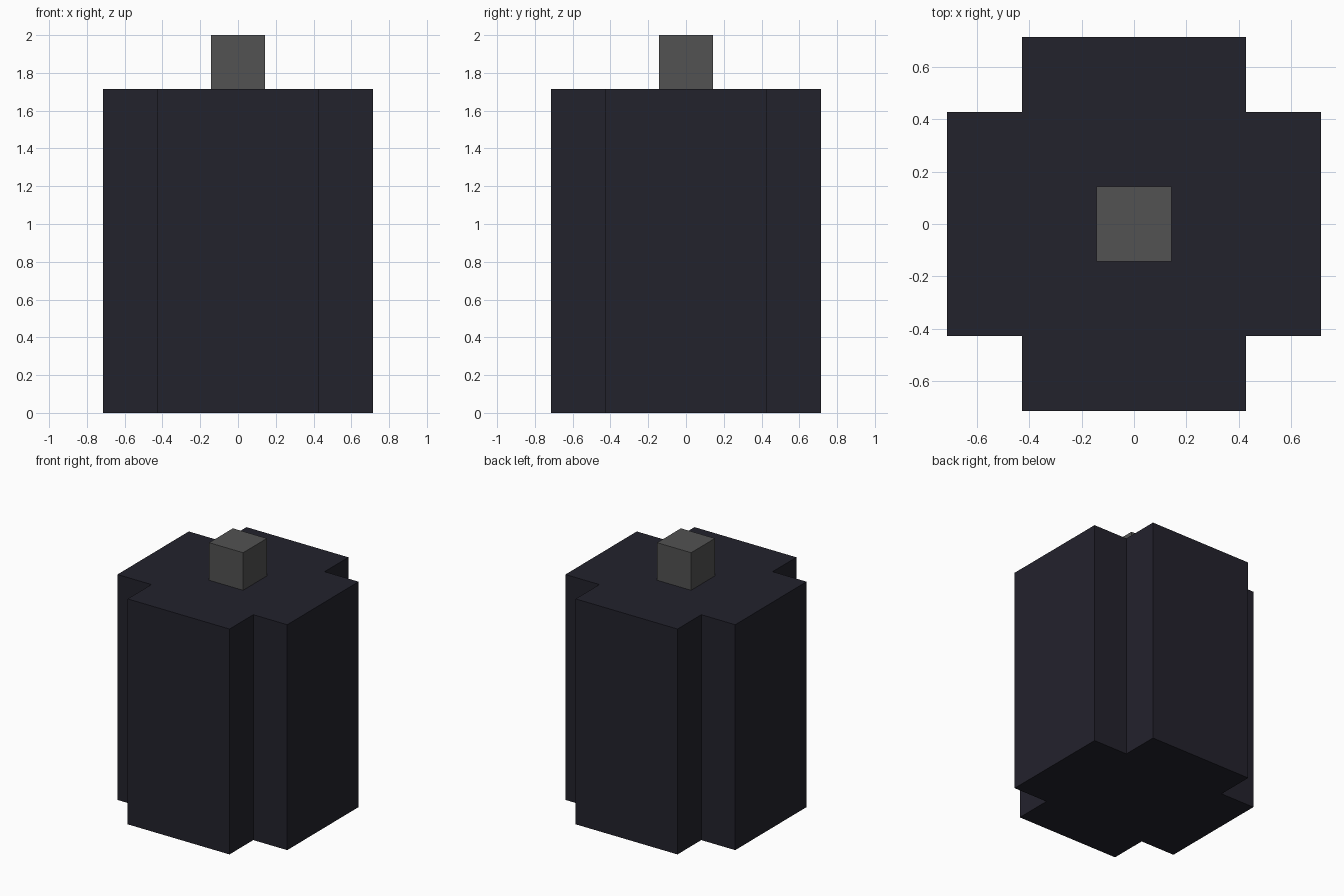
import bpy
import bmesh

cube = bpy.data.objects.get("Cube")
if cube:
    bpy.data.objects.remove(cube, do_unlink=True)

UNIT = 2 / 14  # the model is fourteen units tall


def material(name, color):
    mat = bpy.data.materials.new(name)
    mat.use_nodes = True
    mat.diffuse_color = color
    bsdf = next(n for n in mat.node_tree.nodes if n.type == 'BSDF_PRINCIPLED')
    bsdf.inputs["Base Color"].default_value = color
    bsdf.inputs["Roughness"].default_value = 0.8
    return mat


def prism(name, outline, bottom, top, mat):
    """Extrude a flat outline, in units, from bottom to top."""
    bm = bmesh.new()
    base = bm.faces.new([bm.verts.new((x * UNIT, y * UNIT, bottom * UNIT)) for x, y in outline])
    grown = bmesh.ops.extrude_face_region(bm, geom=[base], use_keep_orig=True)
    verts = [v for v in grown["geom"] if isinstance(v, bmesh.types.BMVert)]
    bmesh.ops.translate(bm, verts=verts, vec=(0, 0, (top - bottom) * UNIT))
    bmesh.ops.recalc_face_normals(bm, faces=bm.faces)
    mesh = bpy.data.meshes.new(name)
    bm.to_mesh(mesh)
    bm.free()
    mesh.materials.append(mat)
    obj = bpy.data.objects.new(name, mesh)
    bpy.context.collection.objects.link(obj)
    return obj


def four_turns(points):
    """Repeat the points of one corner around all four corners."""
    outline = []
    for _ in range(4):
        outline += points
        points = [(-y, x) for x, y in points]
    return outline


dark = material("dark slate", (0.0165, 0.0160, 0.0255, 1))
grey = material("medium grey", (0.084, 0.084, 0.084, 1))

# Cross-shaped body with notched corners
prism("body", four_turns([(5, 3), (3, 3), (3, 5)]), 0, 12, dark)

# Small square knob on top
prism("top_knob", four_turns([(1, 1)]), 12, 14, grey)
